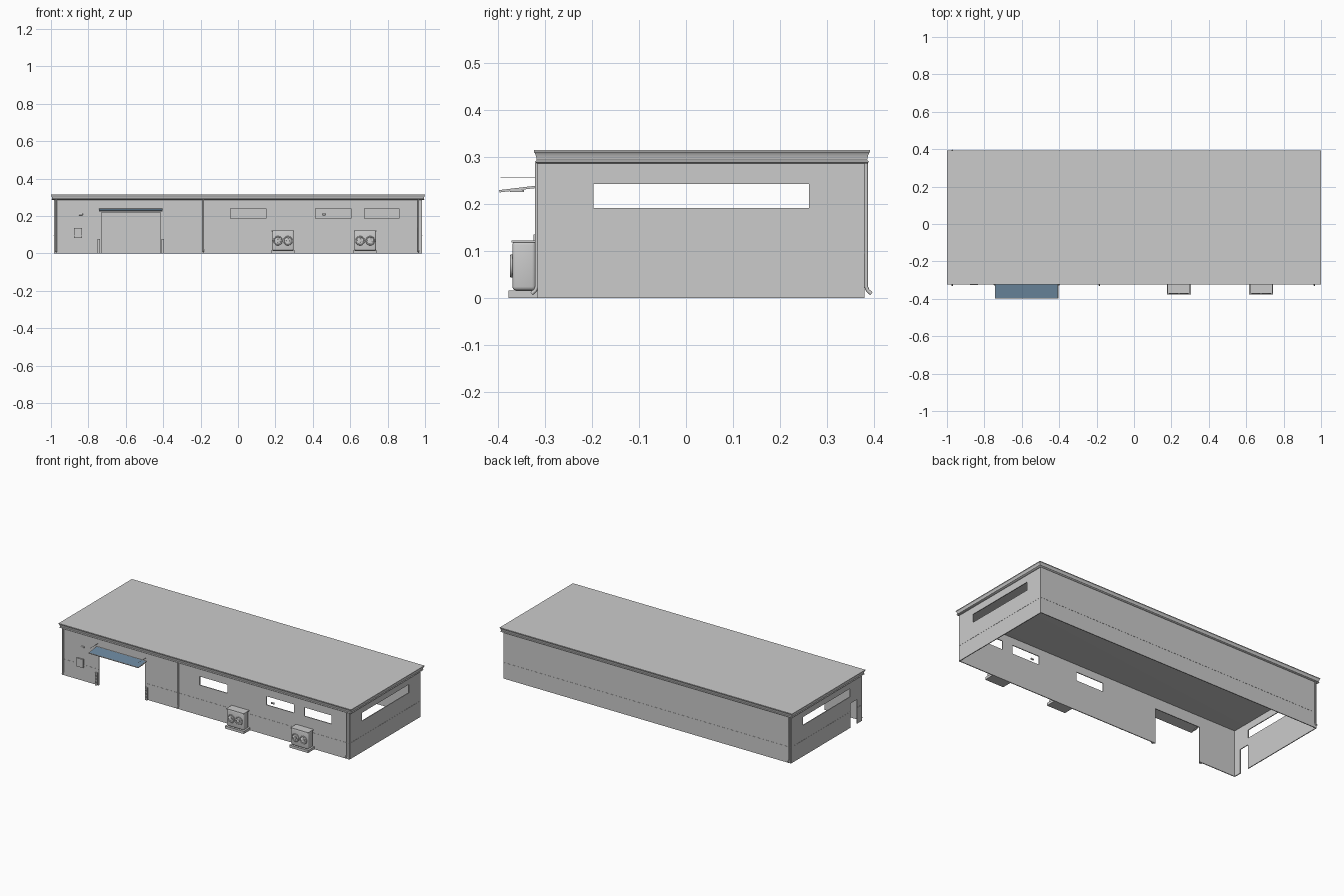
import bpy, bmesh, math
from mathutils import Matrix

cube = bpy.data.objects.get("Cube")
if cube:
    bpy.data.objects.remove(cube, do_unlink=True)


def material(name, rgb):
    m = bpy.data.materials.new(name)
    m.use_nodes = True
    m.diffuse_color = (*rgb, 1)
    m.node_tree.nodes["Principled BSDF"].inputs["Base Color"].default_value = (*rgb, 1)
    return m


GREY = material("light_grey", (0.6, 0.6, 0.6))
BLUE = material("blue_glass", (0.15, 0.25, 0.35))


def finish(name, bm, mats=(GREY,), smooth=False):
    bmesh.ops.recalc_face_normals(bm, faces=bm.faces)
    me = bpy.data.meshes.new(name)
    bm.to_mesh(me)
    bm.free()
    ob = bpy.data.objects.new(name, me)
    bpy.context.collection.objects.link(ob)
    for m in mats:
        me.materials.append(m)
    if smooth:
        bpy.ops.object.select_all(action='DESELECT')
        ob.select_set(True)
        bpy.context.view_layer.objects.active = ob
        bpy.ops.object.shade_smooth_by_angle(angle=math.radians(40))
    return ob


def box(name, x, y, z, bevel=0):
    """Box from (min, max) pairs."""
    bm = bmesh.new()
    bmesh.ops.create_cube(bm, size=1)
    for v in bm.verts:
        v.co = [p[0] + (c + 0.5) * (p[1] - p[0]) for c, p in zip(v.co, (x, y, z))]
    if bevel:
        bmesh.ops.bevel(bm, geom=bm.edges[:], offset=bevel, segments=3,
                        profile=0.5, affect='EDGES')
    return finish(name, bm, smooth=bool(bevel))


def disc(name, x, y, z, r, depth):
    """Cylinder facing the front."""
    bm = bmesh.new()
    bmesh.ops.create_cone(bm, cap_ends=True, segments=24, radius1=r, radius2=r, depth=depth,
                          matrix=Matrix.Translation((x, y, z)) @ Matrix.Rotation(math.pi / 2, 4, 'X'))
    return finish(name, bm, smooth=True)


def tube(name, points, r, closed=False):
    cu = bpy.data.curves.new(name, 'CURVE')
    cu.dimensions = '3D'
    cu.bevel_depth = r
    cu.bevel_resolution = 2
    cu.use_fill_caps = True
    sp = cu.splines.new('POLY')
    sp.use_cyclic_u = closed
    sp.points.add(len(points) - 1)
    for p, co in zip(sp.points, points):
        p.co = (*co, 1)
    cu.materials.append(GREY)
    ob = bpy.data.objects.new(name, cu)
    bpy.context.collection.objects.link(ob)


def wall(name, span, holes, place):
    """Thin panel with rectangular openings (u0, u1, z0, z1)."""
    us = sorted({*span, *(u for h in holes for u in h[:2])})
    zs = sorted({0, 0.29, *(z for h in holes for z in h[2:])})
    bm = bmesh.new()
    for u0, u1 in zip(us, us[1:]):
        for z0, z1 in zip(zs, zs[1:]):
            u, z = (u0 + u1) / 2, (z0 + z1) / 2
            if any(h[0] < u < h[1] and h[2] < z < h[3] for h in holes):
                continue
            bm.faces.new([bm.verts.new(place(a, b)) for a, b in
                          ((u0, z0), (u1, z0), (u1, z1), (u0, z1))])
    bmesh.ops.remove_doubles(bm, verts=bm.verts, dist=1e-5)
    mod = finish(name, bm).modifiers.new("thickness", 'SOLIDIFY')
    mod.thickness = 0.005
    mod.offset = 0


# Walls with openings
X, YF, YB = 0.982, -0.314, 0.378
ENTRANCE = (-0.73, -0.415, 0, 0.218)
side_window = (-0.197, 0.262, 0.192, 0.243)
front_windows = [(a, b, 0.187, 0.24) for a, b in ((-0.04, 0.15), (0.415, 0.605), (0.675, 0.86))]
wall("front_wall", (-X, X), [ENTRANCE] + front_windows, lambda u, z: (u, YF, z))
wall("back_wall", (-X, X), [], lambda u, z: (u, YB, z))
wall("left_wall", (YF, YB), [side_window], lambda u, z: (X, u, z))
wall("right_wall", (YF, YB), [side_window, (-0.265, -0.2, 0, 0.15)], lambda u, z: (-X, u, z))

# Panel joints around the walls
BAND = (0.095, 0.1)
for a, b in ((-X, ENTRANCE[0]), (ENTRANCE[1], X)):
    box("front_joint", (a, b), (YF - 0.0035, YF), BAND)
box("upright_joint", (0.328, 0.332), (YF - 0.0035, YF), (0, 0.288))
box("back_joint", (-X, X), (YB, YB + 0.0035), BAND)
box("left_joint", (X, X + 0.0035), (YF + 0.01, YB - 0.015), BAND)
for a, b in ((YF + 0.01, -0.265), (-0.2, YB - 0.015)):
    box("right_joint", (-X - 0.0035, -X), (a, b), BAND)

# Flat roof with a moulded edge
bm = bmesh.new()
rings = []
for d, z in ((0.014, 0.286), (0.005, 0.287), (0.002, 0.29), (0.006, 0.2935), (0.0055, 0.297),
             (0.0045, 0.302), (0.003, 0.306), (0.001, 0.31), (0, 0.311), (0, 0.315)):
    x, y0, y1 = 1 - d, -0.324 + d, 0.392 - d
    rings.append([bm.verts.new(c) for c in ((-x, y0, z), (x, y0, z), (x, y1, z), (-x, y1, z))])
for lo, hi in zip(rings, rings[1:]):
    for i in range(4):
        j = (i + 1) % 4
        bm.faces.new((lo[i], lo[j], hi[j], hi[i]))
bm.faces.new(rings[0])
bm.faces.new(rings[-1])
finish("roof", bm, smooth=True)

# Downpipes with kicked-out spouts
for x, y, s in ((-0.972, -0.318, -1), (-0.185, -0.318, -1), (0.965, -0.318, -1), (-0.972, 0.384, 1)):
    tube("downpipe", [(x, y, 0.288), (x, y, 0.024), (x, y + s * 0.003, 0.016),
                      (x, y + s * 0.011, 0.009)], 0.004)

# Entrance canopy: tilted frame with glass set in the top
bm = bmesh.new()
bmesh.ops.create_cube(bm, size=1, matrix=Matrix.Diagonal((0.34, 0.08, 0.005, 1)))
bm.normal_update()
pane = [f for f in bm.faces if f.normal.z > 0.9]
bmesh.ops.inset_individual(bm, faces=pane, thickness=0.005)
pane[0].material_index = 1
bm.transform(Matrix.Translation((-0.573, -0.358, 0.232)) @ Matrix.Rotation(0.12, 4, 'X'))
finish("entrance_canopy", bm, (GREY, BLUE))
for x in (-0.738, -0.408):
    tube("canopy_stay", [(x, -0.395, 0.256), (x, -0.316, 0.256)], 0.001)
    box("canopy_bracket", (x - 0.004, x + 0.004), (-0.375, -0.345), (0.226, 0.23))

# Posts beside the entrance
for x in (-0.744, -0.402):
    box("entrance_post", (x - 0.007, x + 0.007), (-0.326, -0.315), (0, 0.077))
    for z in (0.02, 0.04, 0.06):
        disc("post_stud", x, -0.327, z, 0.004, 0.003)

# Wall box and small wall lamps
box("wall_box", (-0.877, -0.833), (-0.325, -0.315), (0.083, 0.135))
for x in (-0.84, 0.46):
    box("wall_lamp", (x - 0.011, x + 0.011), (-0.322, -0.314), (0.204, 0.214), 0.003)

# Outdoor fan units on plinths
for cx in (0.24, 0.68):
    box("unit_plinth", (cx - 0.064, cx + 0.064), (-0.378, -0.315), (0, 0.016))
    box("unit_body", (cx - 0.058, cx + 0.058), (-0.37, -0.32), (0.016, 0.121), 0.008)
    box("unit_lid", (cx - 0.06, cx + 0.06), (-0.372, -0.318), (0.118, 0.122))
    for x in (cx - 0.027, cx + 0.027):
        z = 0.068
        steps = [math.tau * i / 24 for i in range(24)]
        tube("fan_ring", [(x + 0.022 * math.cos(a), -0.372, z + 0.022 * math.sin(a))
                          for a in steps], 0.003, True)
        disc("fan_hub", x, -0.372, z, 0.007, 0.006)
        bm = bmesh.new()
        for i in range(4):
            turn = Matrix.Translation((x, -0.372, z)) @ Matrix.Rotation(i * math.pi / 2 + 0.4, 4, 'Y')
            bmesh.ops.create_cube(bm, size=1, matrix=turn @ Matrix.Translation((0.012, 0, 0))
                                  @ Matrix.Rotation(0.4, 4, 'X')
                                  @ Matrix.Diagonal((0.014, 0.001, 0.008, 1)))
        finish("fan_blades", bm)
